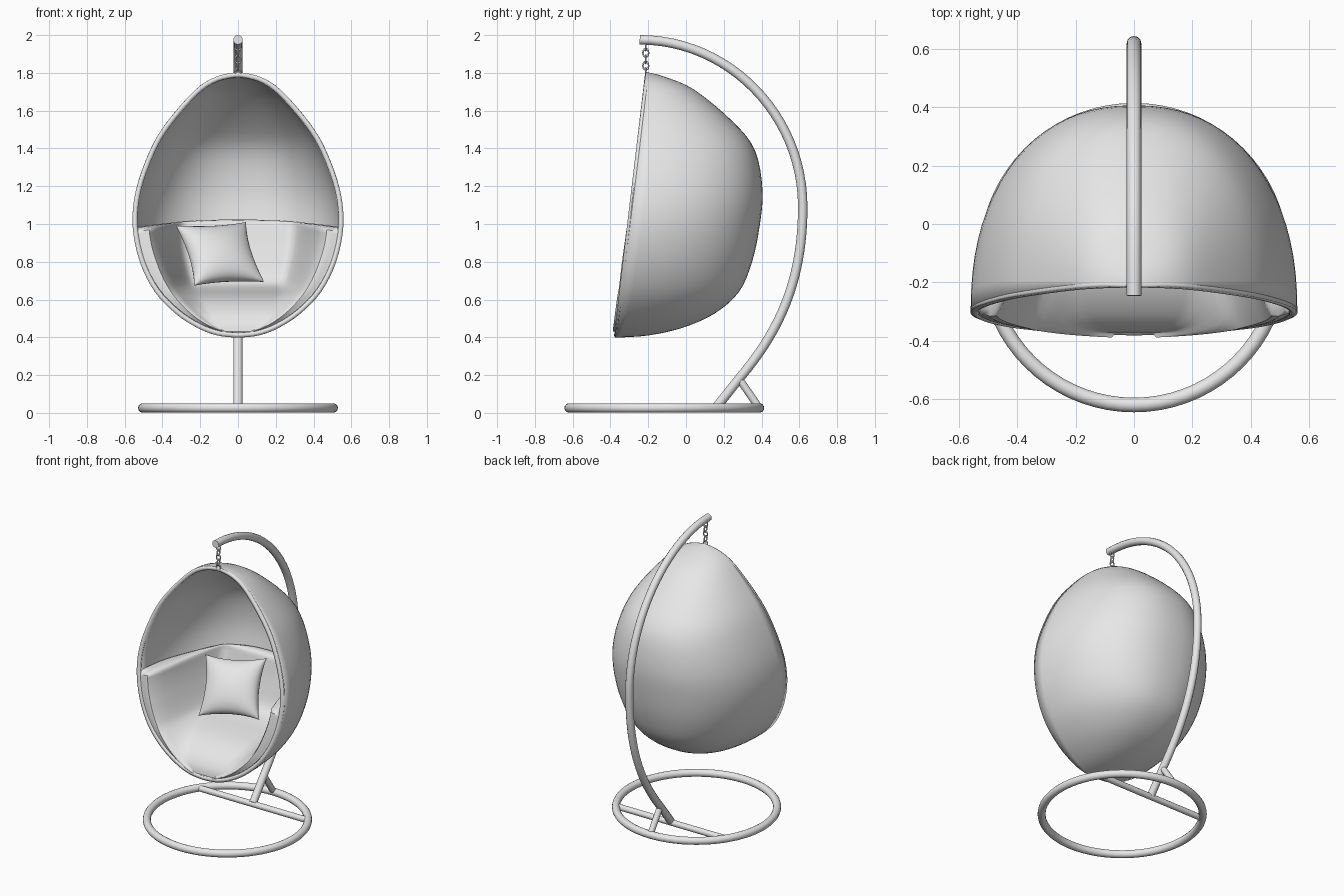
import bpy, bmesh, math
from mathutils import Vector

if "Cube" in bpy.data.objects:
    bpy.data.objects.remove(bpy.data.objects["Cube"])

grey = bpy.data.materials.new("plain grey")
grey.use_nodes = True
grey.diffuse_color = (0.8, 0.8, 0.8, 1)
grey.node_tree.nodes["Principled BSDF"].inputs["Base Color"].default_value = (0.8, 0.8, 0.8, 1)


def finish(obj, name, angle=50):
    """Name, colour and smooth a mesh object."""
    obj.name = name
    obj.data.materials.clear()
    obj.data.materials.append(grey)
    bpy.ops.object.select_all(action='DESELECT')
    obj.select_set(True)
    bpy.context.view_layer.objects.active = obj
    bpy.ops.object.shade_smooth_by_angle(angle=math.radians(angle))
    return obj


def grid(name, rows, solid=True):
    """Skin a list of equally long point rows."""
    bm = bmesh.new()
    verts = [[bm.verts.new(p) for p in row] for row in rows]
    for a, b in zip(verts, verts[1:]):
        for i in range(len(a) - 1):
            bm.faces.new((a[i], a[i + 1], b[i + 1], b[i]))
    bmesh.ops.remove_doubles(bm, verts=bm.verts, dist=0.0005)
    if solid:
        bmesh.ops.recalc_face_normals(bm, faces=bm.faces)
    mesh = bpy.data.meshes.new(name)
    bm.to_mesh(mesh)
    bm.free()
    obj = bpy.data.objects.new(name, mesh)
    bpy.context.collection.objects.link(obj)
    return finish(obj, name)


def tube(name, points, radius, closed=False):
    """Round tube along a path of points."""
    curve = bpy.data.curves.new(name, 'CURVE')
    curve.dimensions = '3D'
    curve.bevel_depth = radius
    curve.bevel_resolution = 4
    curve.use_fill_caps = True
    spline = curve.splines.new('POLY')
    spline.points.add(len(points) - 1)
    for p, co in zip(spline.points, points):
        p.co = (*co, 1)
    spline.use_cyclic_u = closed
    obj = bpy.data.objects.new(name, curve)
    bpy.context.collection.objects.link(obj)
    bpy.ops.object.select_all(action='DESELECT')
    obj.select_set(True)
    bpy.context.view_layer.objects.active = obj
    bpy.ops.object.convert(target='MESH')
    return finish(bpy.context.object, name)


def spline_rows(table, steps=4):
    """Smooth a table of rows with a Catmull-Rom spline."""
    pts = [Vector(r) for r in table]
    pts = [pts[0]] + pts + [pts[-1]]
    out = []
    for a, b, c, d in zip(pts, pts[1:], pts[2:], pts[3:]):
        for k in range(steps):
            t = k / steps
            out.append(0.5 * (2 * b + (c - a) * t + (2 * a - 5 * b + 4 * c - d) * t ** 2
                              + (3 * b - a - 3 * c + d) * t ** 3))
    return out + [pts[-1]]


def lookup(rows, z):
    for a, b in zip(rows, rows[1:]):
        if z <= b[0]:
            return a.lerp(b, (z - a[0]) / (b[0] - a[0]))
    return rows[-1]


def smooth(t):
    t = min(max(t, 0), 1)
    return t * t * (3 - 2 * t)


def front_y(z):
    return -0.213 - (1.805 - z) * 0.116


FULL = 2.25  # fullness of the horizontal sections


def section(a):
    """Point on a unit half section, a little squarer than a circle."""
    c, s = math.cos(a), max(math.sin(a), 0)
    return math.copysign(abs(c) ** (2 / FULL), c), s ** (2 / FULL)


# Egg shell: height, half width, back depth
egg = spline_rows([(.398, 0, -.375), (.41, .11, -.2), (.45, .215, -.02), (.525, .33, .15),
                   (.64, .44, .28), (.8, .52, .35), (.99, .558, .39), (1.18, .54, .405),
                   (1.39, .465, .365), (1.54, .375, .25), (1.71, .225, .045), (1.78, .115, -.115),
                   (1.805, 0, -.213)])
arc = [section(math.pi * i / 40) for i in range(41)]
shell = grid("egg_shell", [[(w * c, front_y(z) + (yb - front_y(z)) * s, z)
                            for c, s in arc] for z, w, yb in egg], solid=False)
wall = shell.modifiers.new("wall", 'SOLIDIFY')
wall.thickness = 0.026
wall.offset = -1

# Rounded rim round the opening
rim = [(w, z) for z, w, _ in egg] + [(-w, z) for z, w, _ in egg[-2:0:-1]]
tube("shell_rim", [(x * .976, front_y(z) + .009, 1.1 + (z - 1.1) * .981) for x, z in rim],
     0.0135, True)

# Seat cushion lining the lower half: height, depth of the hollow
hollow = spline_rows([(.43, 0), (.48, .008), (.54, .05), (.6, .14), (.635, .26),
                      (.655, .42), (.7, .52), (.85, .56), (1, .58)])
N = 48


def cushion_row(z, lift=0, close=0):
    _, w, yb = lookup(egg, z - .02)
    w, yf = w - .02, front_y(z)
    depth = lookup(hollow, z)[1]
    front, back = [], []
    for i in range(N + 1):
        s = -1 + 2 * i / N
        bump = .016 * math.sin(math.pi * min((1 - abs(s)) / .3, 1)) ** 2
        zz = z + lift - .04 * s * s * max(0, (z - .8) / .2)
        f = Vector((s * w, yf + depth * smooth((.9 - abs(s)) / .38) - bump, zz))
        bulge = (1 - abs(s) ** FULL) ** (1 / FULL)
        b = Vector((s * w, yf + (yb - .03 - yf) * bulge, zz))
        mid = (f + b) / 2
        front.append(f.lerp(mid, close))
        back.append(b.lerp(mid, close))
    return front + back[::-1] + front[:1]


levels = [cushion_row(.43, 0, 1)] + [cushion_row(.43 + .57 * k / 32) for k in range(33)]
levels += [cushion_row(1, lift, close) for lift, close in ((.012, .15), (.02, .4), (.024, 1))]
grid("seat_cushion", levels)

# Throw pillow with pinched corners
centre = Vector((-.095, .075, .842))
across = Vector((.185, .068, .01))
up = Vector((-.048, .108, .158))
normal = across.cross(up).normalized()
M = 20


def pillow_side(side):
    rows = []
    for j in range(M + 1):
        v = math.sin(math.pi * (j / M - .5))
        row = []
        for i in range(M + 1):
            u = math.sin(math.pi * (i / M - .5))
            puff = .085 * max(0, (1 - u * u) * (1 - v * v)) ** .45
            row.append(centre + across * u * (1 - .13 * (1 - v * v))
                       + up * v * (1 - .13 * (1 - u * u)) + normal * side * puff)
        rows.append(row)
    return rows


front_half, back_half = pillow_side(1), pillow_side(-1)
grid("throw_pillow", [a + b[::-1] for a, b in zip(front_half, back_half)])

# Base ring and crossbar
bpy.ops.mesh.primitive_torus_add(location=(0, -.115, .026), major_radius=.504, minor_radius=.025,
                                 major_segments=72, minor_segments=14)
finish(bpy.context.object, "base_ring")
tube("base_crossbar", [(-.42, .165, .026), (.42, .165, .026)], .02)


# Curved post: two Bezier spans and a straight foot
def bezier(a, b, c, d, n=24):
    a, b, c, d = (Vector((0, *p)) for p in (a, b, c, d))
    return [a * (1 - t) ** 3 + 3 * b * t * (1 - t) ** 2 + 3 * c * t * t * (1 - t) + d * t ** 3
            for t in (k / n for k in range(n))]


path = bezier((-.245, 1.975), (.225, 1.975), (.618, 1.58), (.618, 1.09))
path += bezier((.618, 1.09), (.618, .68), (.48, .415), (.28, .18))
path += [Vector((0, .28, .18)), Vector((0, .165, .035))]
tube("curved_post", path, .025)
tube("post_brace", [(0, .285, .175), (0, .385, .03)], .02)

# Hanging chain
for k in range(5):
    bpy.ops.mesh.primitive_torus_add(location=(0, -.213, 1.94 - k * .034), major_radius=.015,
                                     minor_radius=.004, major_segments=20, minor_segments=8,
                                     rotation=(math.pi / 2, 0, math.pi / 2 * (k % 2)))
    link = bpy.context.object
    link.scale.y = 1.4
    finish(link, "chain_link")
